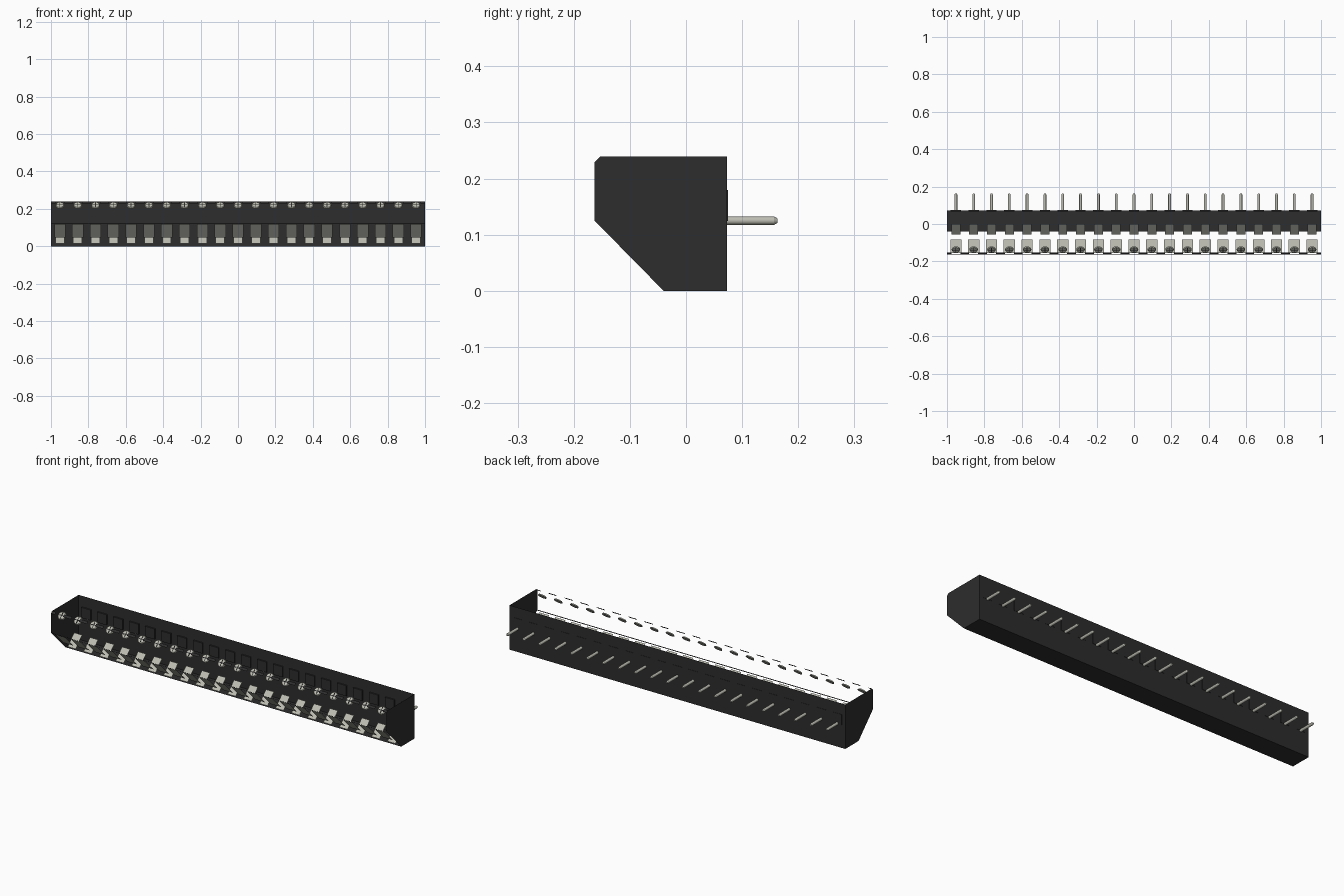
import bpy, bmesh, math
from mathutils import Matrix, Vector

cube = bpy.data.objects.get("Cube")
if cube:
    bpy.data.objects.remove(cube, do_unlink=True)

POLES = 21
PITCH = 2 / POLES
centres = [-1 + PITCH * (i + 0.5) for i in range(POLES)]


def material(name, rgb):
    m = bpy.data.materials.new(name)
    m.use_nodes = True
    m.diffuse_color = (*rgb, 1)
    m.node_tree.nodes["Principled BSDF"].inputs["Base Color"].default_value = (*rgb, 1)
    return m


black = material("black plastic", (0.026, 0.026, 0.026))
metal = material("tinned metal", (0.50, 0.50, 0.44))


def finish(bm, name, mat, smooth=False):
    mesh = bpy.data.meshes.new(name)
    bm.to_mesh(mesh)
    bm.free()
    mesh.materials.append(mat)
    ob = bpy.data.objects.new(name, mesh)
    bpy.context.collection.objects.link(ob)
    if smooth:
        bpy.ops.object.select_all(action='DESELECT')
        ob.select_set(True)
        bpy.context.view_layer.objects.active = ob
        bpy.ops.object.shade_smooth_by_angle(angle=math.radians(40))
    return ob


def sheet(bm, x0, x1, a, b):
    """Flat strip from x0 to x1 between two (y, z) points."""
    pts = [(x0, *a), (x1, *a), (x1, *b), (x0, *b)]
    bm.faces.new([bm.verts.new(p) for p in pts])


def box(bm, centre, size):
    m = Matrix.Translation(centre) @ Matrix.Diagonal((*size, 1))
    bmesh.ops.create_cube(bm, size=1, matrix=m)


def cylinder(bm, centre, axis, r1, r2, depth, sides=16):
    turn = Vector((0, 0, 1)).rotation_difference(Vector(axis)).to_matrix().to_4x4()
    bmesh.ops.create_cone(bm, cap_ends=True, segments=sides, radius1=r1, radius2=r2,
                          depth=depth, matrix=Matrix.Translation(centre) @ turn)


# Open housing: end walls, floor and back wall
profile = [(-0.163, 0.125), (-0.04, 0), (0.073, 0), (0.073, 0.239),
           (-0.153, 0.239), (-0.163, 0.229)]
bm = bmesh.new()
for x in (-1, 1):
    bm.faces.new([bm.verts.new((x, *p)) for p in profile])
sheet(bm, -1, 1, profile[1], profile[2])
sheet(bm, -1, 1, profile[2], profile[3])
finish(bm, "housing", black)

# Chamfer strips between the screws, and the thin lip above the wire entries
bm = bmesh.new()
edges = [-1] + [x + s * 0.024 for x in centres for s in (-1, 1)] + [1]
for x0, x1 in zip(edges[::2], edges[1::2]):
    sheet(bm, x0, x1, profile[5], profile[4])
sheet(bm, -1, 1, (-0.163, 0.125), (-0.160, 0.122))
finish(bm, "front_edge_strips", black)

# Shallow collars on the back wall
bm = bmesh.new()
for x in centres:
    box(bm, (x, 0.070, 0.152), (0.055, 0.009, 0.056))
finish(bm, "pin_collars", black)

# Sloped contact plates and the guide plate behind each one
bm = bmesh.new()
for x in centres:
    sheet(bm, x - 0.030, x + 0.030, (-0.155, 0.118), (-0.083, 0.046))
    sheet(bm, x - 0.024, x + 0.024, (-0.055, 0.015), (0.0, 0.070))
finish(bm, "wire_clamps", metal)

# Tilted screw heads, each with a cross slot
heads, slots = bmesh.new(), bmesh.new()
axis = Vector((0, -1, 1)).normalized()
tilt = Matrix.Rotation(math.radians(45), 4, 'X')
for x in centres:
    c = Vector((x, -0.138, 0.220))
    cylinder(heads, c, axis, 0.023, 0.020, 0.006)
    for size in ((0.034, 0.004, 0.002), (0.004, 0.034, 0.002)):
        m = Matrix.Translation(c + axis * 0.003) @ tilt @ Matrix.Diagonal((*size, 1))
        bmesh.ops.create_cube(slots, size=1, matrix=m)
finish(heads, "screw_heads", metal, True)
finish(slots, "screw_slots", black)

# Solder pins with tapered tips
bm = bmesh.new()
for x in centres:
    cylinder(bm, (x, 0.115, 0.125), (0, 1, 0), 0.0075, 0.0075, 0.084, 12)
    cylinder(bm, (x, 0.160, 0.125), (0, 1, 0), 0.0075, 0.004, 0.006, 12)
finish(bm, "solder_pins", metal, True)
